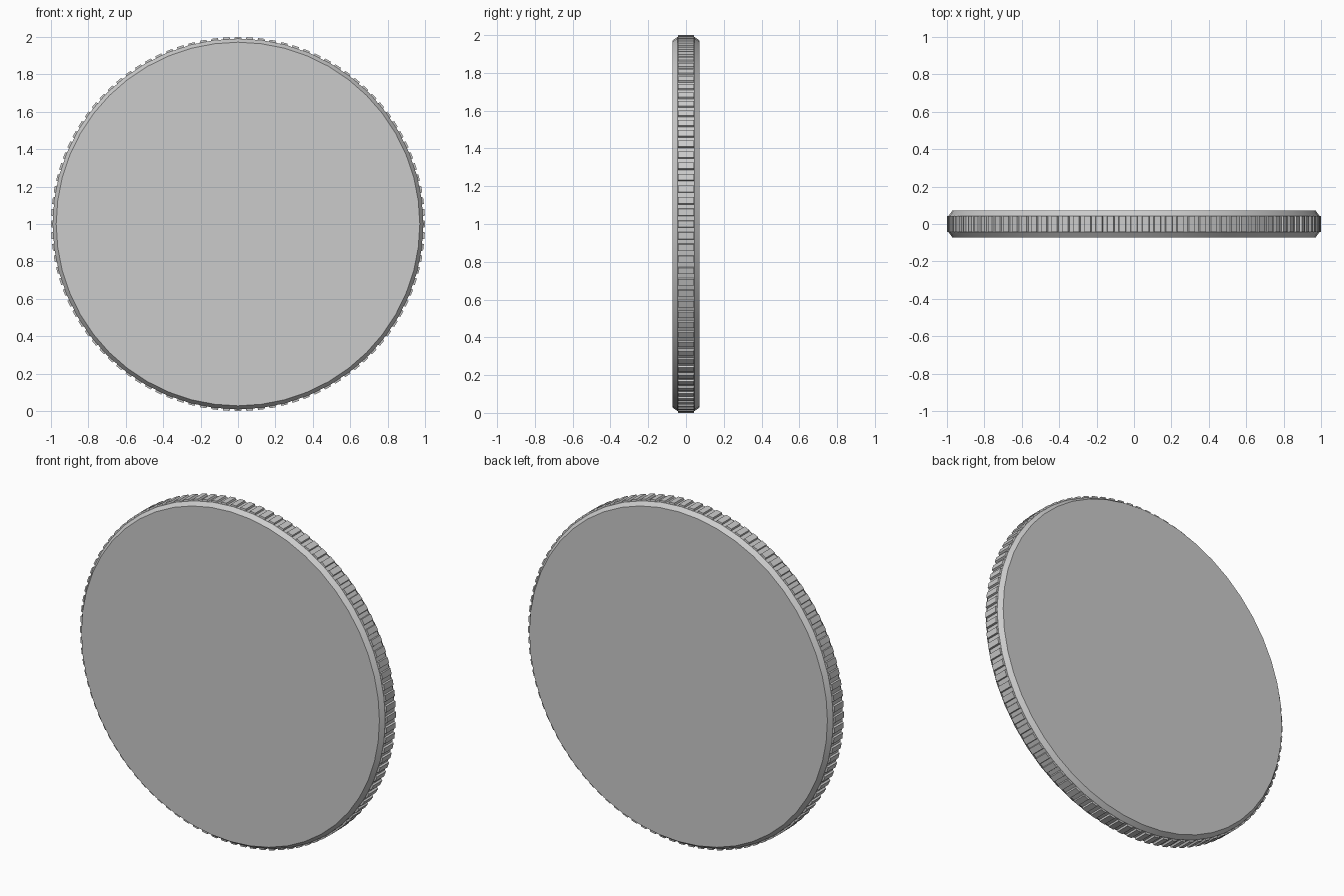
import bpy, bmesh, math

if "Cube" in bpy.data.objects:
    bpy.data.objects.remove(bpy.data.objects["Cube"])

SIDES, RIDGES = 48, 100


def make_object(name, bm):
    bmesh.ops.recalc_face_normals(bm, faces=bm.faces)
    mesh = bpy.data.meshes.new(name)
    bm.to_mesh(mesh)
    bm.free()
    ob = bpy.data.objects.new(name, mesh)
    bpy.context.collection.objects.link(ob)
    ob.location.z = 1.0
    return ob


# coin body: disc with chamfered rims, axis along y
bm = bmesh.new()
rings = []
for radius, y in [(0.972, -0.071), (0.991, -0.044), (0.991, 0.044), (0.972, 0.071)]:
    rings.append([bm.verts.new((radius * math.sin(2 * math.pi * i / SIDES), y,
                                radius * math.cos(2 * math.pi * i / SIDES)))
                  for i in range(SIDES)])
for a, b in zip(rings, rings[1:]):
    for i in range(SIDES):
        j = (i + 1) % SIDES
        bm.faces.new((a[i], a[j], b[j], b[i]))
bm.faces.new(rings[0])
bm.faces.new(rings[-1])
body = make_object("coin_body", bm)
bpy.context.view_layer.objects.active = body
body.select_set(True)
bpy.ops.object.shade_smooth_by_angle(angle=math.radians(30))

# reeded edge: a ring of small tapered ridges
bm = bmesh.new()
step = 2 * math.pi / RIDGES
for k in range(RIDGES):
    ends = []
    for y in (-1, 1):
        ring = []
        for frac, radius, half in [(-0.36, 0.98, 0.044), (-0.27, 1.0, 0.042),
                                   (0.27, 1.0, 0.042), (0.36, 0.98, 0.044)]:
            a = (k + frac) * step
            ring.append(bm.verts.new((radius * math.sin(a), y * half, radius * math.cos(a))))
        ends.append(ring)
    f, b = ends
    bm.faces.new(f)
    bm.faces.new(b)
    for i in range(4):
        j = (i + 1) % 4
        bm.faces.new((f[i], f[j], b[j], b[i]))
make_object("edge_ridges", bm)
